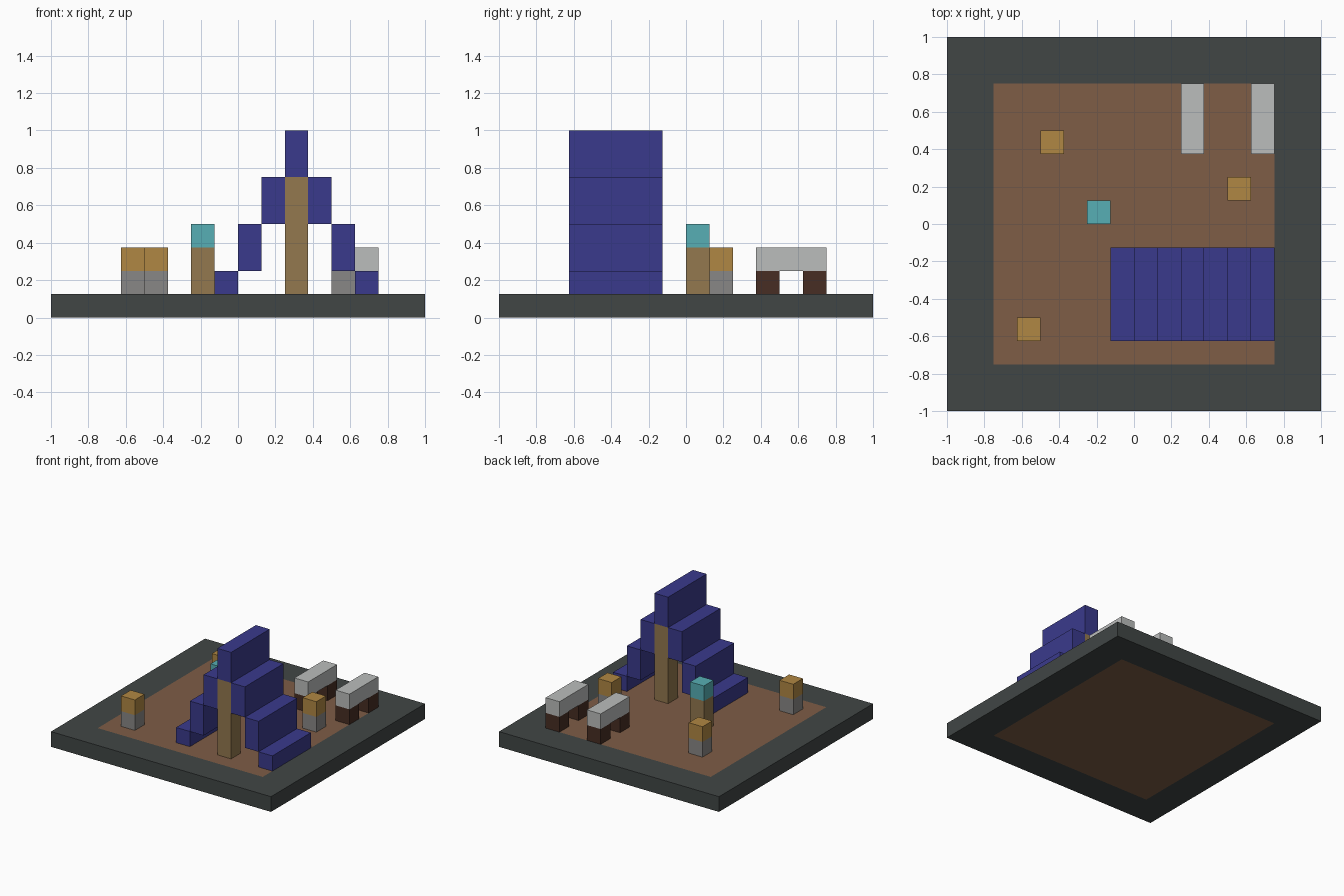
import bpy
import bmesh

cube = bpy.data.objects.get("Cube")
if cube:
    bpy.data.objects.remove(cube, do_unlink=True)

U = 0.125  # one block


def material(name, hex_colour):
    """Flat material from an sRGB hex colour."""
    rgb = [int(hex_colour[i:i + 2], 16) / 255 for i in (0, 2, 4)]
    linear = [c / 12.92 if c <= 0.04045 else ((c + 0.055) / 1.055) ** 2.4 for c in rgb]
    mat = bpy.data.materials.new(name)
    mat.use_nodes = True
    mat.diffuse_color = (*linear, 1)
    bsdf = mat.node_tree.nodes["Principled BSDF"]
    bsdf.inputs["Base Color"].default_value = (*linear, 1)
    bsdf.inputs["Roughness"].default_value = 0.9
    return mat


SLATE = material("dark slate", "414645")
EARTH = material("earth brown", "7E5D46")
INDIGO = material("indigo cloth", "3A3A8C")
TAN = material("tan wood", "93784E")
STONE = material("grey stone", "898786")
AMBER = material("amber flame", "B08743")
TEAL = material("teal", "57AFB5")
PALE = material("pale grey", "BBBDBC")
BARK = material("dark bark", "472D23")


def link(name, bm, *mats):
    mesh = bpy.data.meshes.new(name)
    bm.to_mesh(mesh)
    bm.free()
    for mat in mats:
        mesh.materials.append(mat)
    obj = bpy.data.objects.new(name, mesh)
    bpy.context.collection.objects.link(obj)
    return obj


def box_mesh(corner, size):
    """Box from its lowest corner and size, both in blocks."""
    bm = bmesh.new()
    bmesh.ops.create_cube(bm, size=1)
    for v in bm.verts:
        v.co = [(corner[i] + (v.co[i] + 0.5) * size[i]) * U for i in range(3)]
    return bm


def box(name, corner, size, mat):
    return link(name, box_mesh(corner, size), mat)


# Ground slab: slate border around an earth square on top and underside
bm = box_mesh((-8, -8, 0), (16, 16, 1))
for axis in ((1, 0, 0), (0, 1, 0)):
    for side in (-6, 6):
        bmesh.ops.bisect_plane(bm, geom=bm.verts[:] + bm.edges[:] + bm.faces[:],
                               plane_co=[a * side * U for a in axis], plane_no=axis)
for face in bm.faces:
    centre = face.calc_center_median()
    face.material_index = int(max(abs(centre.x), abs(centre.y)) < 6 * U)
link("ground", bm, SLATE, EARTH)

# Tent: stepped cloth panels on both sides of a ridge, held by two poles
RIDGE = 2
box("tent_ridge", (RIDGE, -5, 6), (1, 4, 2), INDIGO)
for step, (z, height) in enumerate(((4, 2), (2, 2), (1, 1)), start=1):
    for side, label in ((1, "left"), (-1, "right")):
        box(f"tent_{label}_panel_{step}", (RIDGE + side * step, -5, z), (1, 4, height), INDIGO)
for label, y in (("front", -5), ("back", -2)):
    box(f"tent_{label}_pole", (RIDGE, y, 1), (1, 1, 5), TAN)

# Small lamps: stone foot with an amber top
for number, (x, y) in enumerate(((-5, -5), (-4, 3), (4, 1)), start=1):
    box(f"lamp_foot_{number}", (x, y, 1), (1, 1, 1), STONE)
    box(f"lamp_top_{number}", (x, y, 2), (1, 1, 1), AMBER)

# Tall post with a teal top
box("post", (-2, 0, 1), (1, 1, 2), TAN)
box("post_top", (-2, 0, 3), (1, 1, 1), TEAL)

# Benches: pale seat on two dark legs
for label, x in (("left", 5), ("right", 2)):
    box(f"{label}_bench_seat", (x, 3, 2), (1, 3, 1), PALE)
    for end, y in (("front", 3), ("back", 5)):
        box(f"{label}_bench_{end}_leg", (x, y, 1), (1, 1, 1), BARK)
